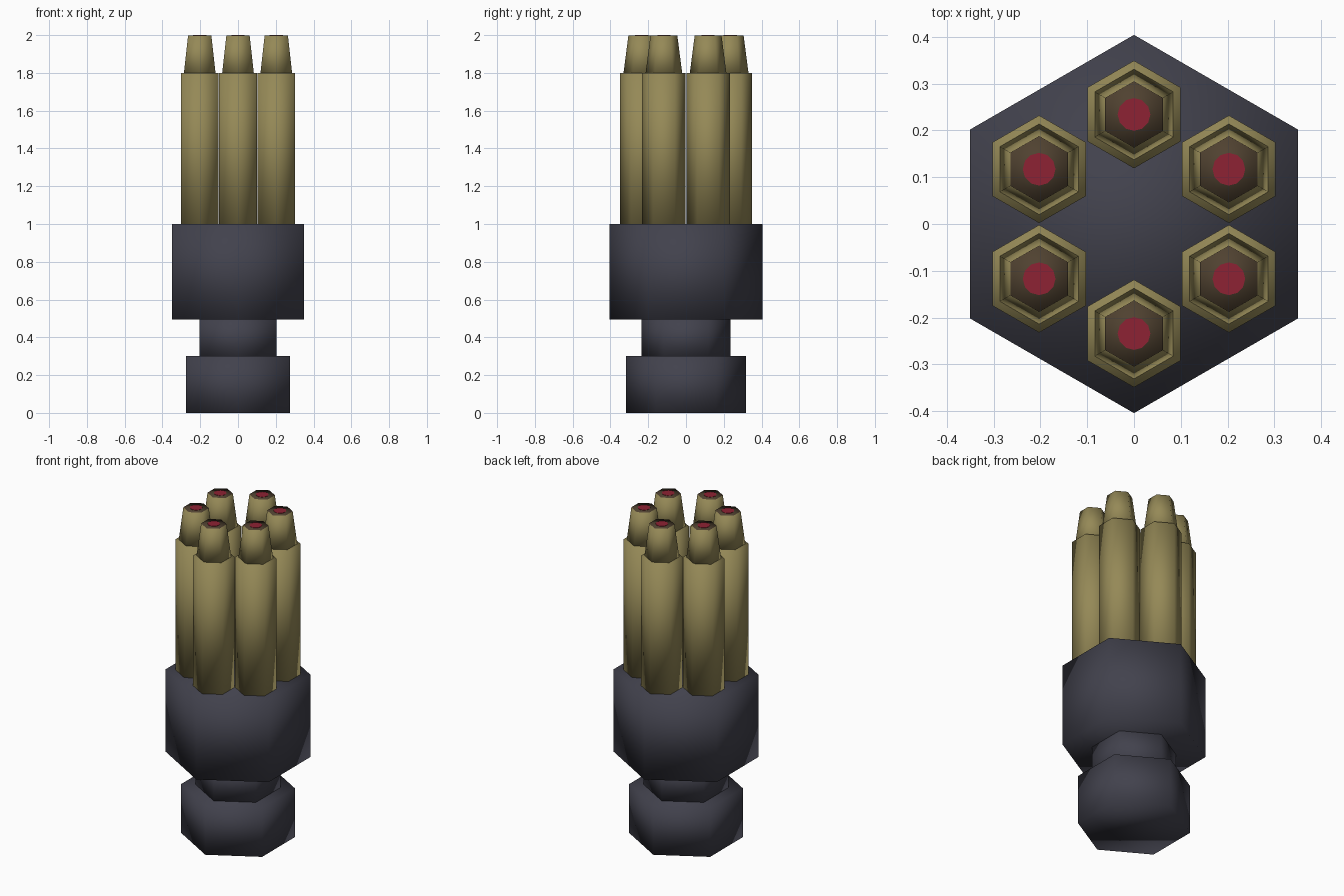
import bpy, bmesh, math

if "Cube" in bpy.data.objects:
    bpy.data.objects.remove(bpy.data.objects["Cube"])

def material(name, rgb):
    m = bpy.data.materials.new(name)
    m.diffuse_color = (*rgb, 1)
    m.use_nodes = True
    m.node_tree.nodes["Principled BSDF"].inputs["Base Color"].default_value = m.diffuse_color
    return m

DARK = material("dark_metal", (0.054, 0.054, 0.074))
BRASS = material("brass", (0.30, 0.25, 0.095))
BROWN = material("brown_tip", (0.08, 0.054, 0.03))
RED = material("red_core", (0.27, 0.016, 0.033))

def prism(name, profile, mat, centre=(0, 0), sides=6, cap=None, smooth=True):
    """Stack of polygon rings given as (corner radius, z), closed at both ends."""
    bm = bmesh.new()
    rings = []
    for r, z in profile:
        ring = []
        for i in range(sides):
            a = math.pi / 2 + i * math.tau / sides
            ring.append(bm.verts.new((centre[0] + r * math.cos(a),
                                      centre[1] + r * math.sin(a), z)))
        rings.append(ring)
    for lo, hi in zip(rings, rings[1:]):
        for i in range(sides):
            j = (i + 1) % sides
            bm.faces.new((lo[i], lo[j], hi[j], hi[i]))
    bm.faces.new(rings[0][::-1])
    top = bm.faces.new(rings[-1])
    if cap:
        top.material_index = 1
    for f in bm.faces:
        f.smooth = smooth
    me = bpy.data.meshes.new(name)
    bm.to_mesh(me)
    bm.free()
    me.materials.append(mat)
    if cap:
        me.materials.append(cap)
    ob = bpy.data.objects.new(name, me)
    bpy.context.collection.objects.link(ob)
    return ob

# Holder: knob, neck and wide body
prism("knob", [(0.317, 0), (0.317, 0.30)], DARK)
prism("neck", [(0.236, 0.29), (0.236, 0.51)], DARK)
prism("body", [(0.404, 0.495), (0.404, 1.0)], DARK)

# Six tapered rods in a ring
for k in range(6):
    a = math.pi / 2 + k * math.pi / 3
    c = (0.234 * math.cos(a), 0.234 * math.sin(a))
    prism(f"case_{k}", [(0.115, 0.99), (0.115, 1.8)], BRASS, c)
    prism(f"tip_{k}", [(0.098, 1.79), (0.071, 1.998)], BRASS, c, cap=BROWN)
    prism(f"core_{k}", [(0.035, 1.996), (0.035, 2.0)], RED, c, sides=12, smooth=False)
